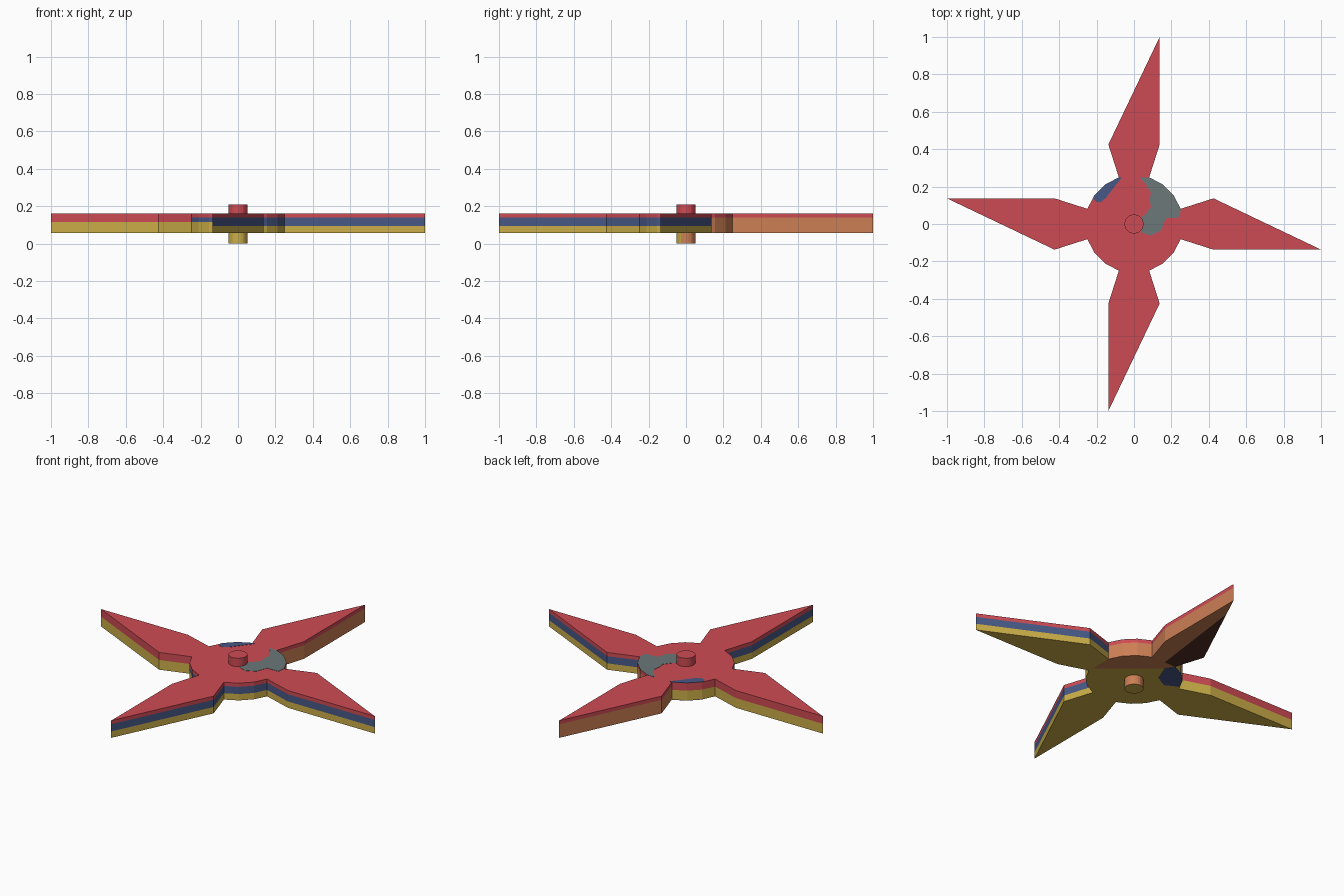
import bpy, bmesh, math
from mathutils import Vector

if "Cube" in bpy.data.objects:
    bpy.data.objects.remove(bpy.data.objects["Cube"])


def srgb(r, g, b):
    f = lambda v: v / 12.92 if v <= 0.04045 else ((v + 0.055) / 1.055) ** 2.4
    return (f(r / 255), f(g / 255), f(b / 255), 1)


COLOURS = {"red": (206, 75, 84), "yellow": (203, 174, 72), "blue": (72, 89, 135),
           "orange": (204, 127, 84), "grey": (108, 120, 120), "dark_brown": (82, 48, 38)}
NAMES = list(COLOURS)
MATS = []
for name, rgb in COLOURS.items():
    m = bpy.data.materials.new(name)
    m.diffuse_color = srgb(*rgb)
    m.use_nodes = True
    m.node_tree.nodes["Principled BSDF"].inputs["Base Color"].default_value = m.diffuse_color
    MATS.append(m)


def prism(name, pts, z0, z1, rule, cuts=()):
    """Extrude an outline, slice it by planes, colour each face by rule."""
    bm = bmesh.new()
    base = bm.faces.new([bm.verts.new((x, y, z0)) for x, y in pts])
    ext = bmesh.ops.extrude_face_region(bm, geom=[base], use_keep_orig=True)
    verts = [v for v in ext["geom"] if isinstance(v, bmesh.types.BMVert)]
    bmesh.ops.translate(bm, verts=verts, vec=(0, 0, z1 - z0))
    bmesh.ops.recalc_face_normals(bm, faces=bm.faces)
    bmesh.ops.triangulate(bm, faces=[f for f in bm.faces if len(f.verts) > 4])
    for co, no in cuts:
        bmesh.ops.bisect_plane(bm, geom=bm.verts[:] + bm.edges[:] + bm.faces[:],
                               plane_co=co, plane_no=no, dist=1e-5)
    for f in bm.faces:
        f.material_index = NAMES.index(rule(f.calc_center_median(), f.normal))
    me = bpy.data.meshes.new(name)
    bm.to_mesh(me)
    bm.free()
    for m in MATS:
        me.materials.append(m)
    ob = bpy.data.objects.new(name, me)
    bpy.context.collection.objects.link(ob)
    return ob


R = 0.262                       # hub radius, corners every 18 degrees


def rim(deg):
    a = math.radians(deg)
    return (R * math.cos(a), R * math.sin(a))


# Four-bladed star outline: each blade followed by its hub arc
outline = []
for k in range(4):
    c, s = [(1, 0), (0, 1), (-1, 0), (0, -1)][k]
    blade = [(0.425, -0.137), (1.0, -0.137), (0.425, 0.137)]
    blade = [(0.425, -0.137), (1.0, -0.137), (0.425, 0.137)]
    outline += [(x * c - y * s, x * s + y * c) for x, y in blade]
    outline += [rim(90 * k + d) for d in (18, 36, 54, 72)]

NEAR = Vector((0.643, 0.765, 0))      # edge of the orange underside
STRIPE = Vector((0.583, -0.075, 0))   # edge of the dark underside strip
STRIPE_CO = Vector((-0.01, 0.227, 0))


def body_rule(c, n):
    if n.z > 0.5:
        return "red"
    back_blade = c.y > 0.25
    if n.z < -0.5:
        if back_blade:
            return "dark_brown" if (c - STRIPE_CO).dot(STRIPE) < 0 else "orange"
        return "orange" if c.x < 0.249 and c.dot(NEAR) > 0.12 else "yellow"
    if c.z > 0.138:
        return "red"
    if back_blade or (0 < c.x < 0.249 and c.y > 0.08):
        return "orange"
    if c.x < -0.25:
        return "red" if c.z > 0.115 else "yellow"
    if c.x < 0 and c.y > -0.25:
        return "yellow" if c.z < 0.115 else ("blue" if c.y < 0 else "red")
    return "blue" if c.z > 0.095 else "yellow"


UP = (0, 0, 1)
prism("bladed_rotor", outline, 0.057, 0.16, body_rule,
      [((0, 0, z), UP) for z in (0.095, 0.115, 0.138)]
      + [(NEAR * 0.12, NEAR), (STRIPE_CO, STRIPE),
         ((0.249, 0, 0), (1, 0, 0)), ((0, 0.249, 0), (0, 1, 0))])


# Axle pin through the hub
def pin_rule(c, n):
    if c.z > 0.1:
        return "red"
    return "orange" if n.z > -0.5 and c.dot(NEAR) > 0.01 else "yellow"


pin = [(0.051 * math.cos(i * math.pi / 12), 0.051 * math.sin(i * math.pi / 12)) for i in range(24)]
prism("axle_pin", pin, 0.0, 0.21, pin_rule, [((0, 0, 0.1), UP)])

# Thin painted patches on the hub
grey = [(0.03, 0.249), rim(72), rim(54), rim(36), rim(18), (0.245, 0.035), (0.17, 0.03),
        (0.145, -0.035), (0.09, -0.062), (0.04, -0.045), (0.03, 0.03), (0.06, 0.05),
        (0.09, 0.09), (0.085, 0.13), (0.09, 0.17), (0.065, 0.21)]
prism("grey_patch", grey, 0.158, 0.1615, lambda c, n: "grey")
blue_top = [(-0.065, 0.249), rim(108), rim(126), rim(144), (-0.218, 0.14), (-0.205, 0.12),
            (-0.18, 0.115), (-0.15, 0.14)]
prism("blue_patch_top", blue_top, 0.158, 0.1615, lambda c, n: "blue")
blue_under = [(-0.05, 0.2), rim(108), rim(126), rim(144), (-0.235, 0.1), (-0.16, 0.06), (-0.09, 0.1)]
prism("blue_patch_underside", blue_under, 0.0555, 0.059, lambda c, n: "blue")
